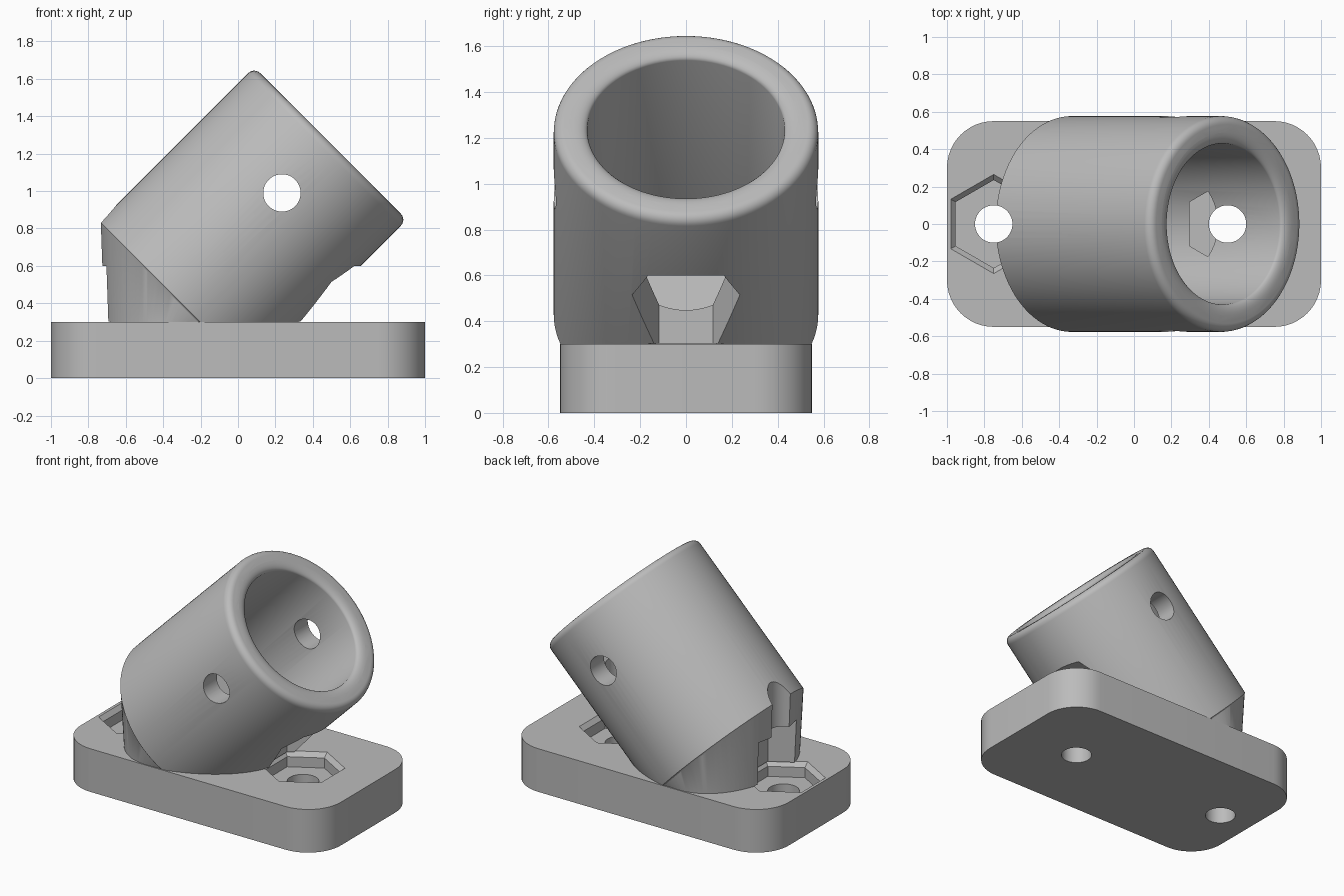
import bpy, bmesh, math
from mathutils import Matrix, Vector

cube = bpy.data.objects.get("Cube")
if cube:
    bpy.data.objects.remove(cube, do_unlink=True)

SEG = 96
TILT = Matrix.Translation((-0.38, 0, 0.38)) @ Matrix.Rotation(math.pi / 4, 4, 'Y')
CAP, RIM, R_OUT, R_BORE = 0.057, 1.237, 0.577, 0.43

grey = bpy.data.materials.new("plain grey")
grey.use_nodes = True
colour = (0.5, 0.5, 0.5, 1)
grey.diffuse_color = colour
grey.node_tree.nodes["Principled BSDF"].inputs["Base Color"].default_value = colour


def finish(name, bm):
    bmesh.ops.recalc_face_normals(bm, faces=bm.faces)
    mesh = bpy.data.meshes.new(name)
    bm.to_mesh(mesh)
    bm.free()
    mesh.materials.append(grey)
    obj = bpy.data.objects.new(name, mesh)
    bpy.context.collection.objects.link(obj)
    return obj


def turned(name, profile, sides=SEG, matrix=Matrix(), phase=0.0):
    """Closed solid of stacked rings from (radius, height) pairs."""
    bm = bmesh.new()
    rings = []
    for r, h in profile:
        rings.append([bm.verts.new(matrix @ Vector((
            r * math.cos(phase + math.tau * i / sides),
            r * math.sin(phase + math.tau * i / sides), h))) for i in range(sides)])
    for low, high in zip(rings, rings[1:]):
        for i in range(sides):
            j = (i + 1) % sides
            bm.faces.new((low[i], low[j], high[j], high[i]))
    bm.faces.new(rings[0][::-1])
    bm.faces.new(rings[-1])
    return finish(name, bm)


def combine(target, other, operation):
    mod = target.modifiers.new(operation.title(), 'BOOLEAN')
    mod.operation, mod.object, mod.solver = operation, other, 'EXACT'
    bpy.context.view_layer.objects.active = target
    bpy.ops.object.modifier_apply(modifier=mod.name)
    bpy.data.objects.remove(other, do_unlink=True)


# Base plate with rounded vertical corners
bm = bmesh.new()
bmesh.ops.create_cube(bm, size=1, matrix=Matrix.Translation((0, 0, 0.15))
                      @ Matrix.Diagonal((2, 1.1, 0.3, 1)))
upright = [e for e in bm.edges if abs(e.verts[0].co.z - e.verts[1].co.z) > 0.1]
bmesh.ops.bevel(bm, geom=upright, offset=0.25, segments=12, profile=0.5, affect='EDGES')
mount = finish("angled_tube_mount", bm)

# Tilted tube body with a softened rim
outer = [(R_OUT - 0.012, CAP), (R_OUT, CAP + 0.012)]
for k in range(7):
    a = math.pi / 2 * k / 6
    outer.append((R_OUT - 0.045 + 0.045 * math.cos(a), RIM - 0.045 + 0.045 * math.sin(a)))
tube = turned("tube_body", outer, matrix=TILT)

# Support web filling the space between the tube's end and the plate
bm = bmesh.new()
for i in range(SEG):
    a = math.tau * i / SEG
    bm.verts.new(TILT @ Vector(((R_OUT - 0.008) * math.cos(a),
                                (R_OUT - 0.008) * math.sin(a), CAP + 0.004)))
    x = -0.34 - 0.38 * math.cos(a)
    if x < -0.24:
        bm.verts.new((x, 0.54 * math.sin(a), 0.28))
hull = bmesh.ops.convex_hull(bm, input=bm.verts)
loose = [v for v in hull["geom_interior"] if isinstance(v, bmesh.types.BMVert)]
bmesh.ops.delete(bm, geom=loose, context='VERTS')
support = finish("support_web", bm)

combine(mount, support, 'UNION')
combine(mount, tube, 'UNION')

# Bore with an eased mouth
mouth = [(R_BORE, 0.25)]
for k in range(7):
    a = math.pi / 2 * k / 6
    mouth.append((R_BORE + 0.06 * (1 - math.cos(a)), RIM - 0.03 + 0.03 * math.sin(a)))
mouth.append((R_BORE + 0.06, RIM + 0.1))
combine(mount, turned("bore_cutter", mouth, matrix=TILT), 'DIFFERENCE')

# Bolt holes and chamfered hexagonal nut pockets
for x in (-0.75, 0.5):
    place = Matrix.Translation((x, 0, 0))
    hexagon = [(0.235, 0.2), (0.235, 0.6)]
    combine(mount, turned("pocket_cutter", hexagon, 6, place, math.pi / 6), 'DIFFERENCE')
    chamfer = [(0.23, 0.265), (0.265, 0.3), (0.265, 0.302), (0.23, 0.304)]
    combine(mount, turned("chamfer_cutter", chamfer, 6, place, math.pi / 6), 'DIFFERENCE')
    combine(mount, turned("bolt_cutter", [(0.1, -0.1), (0.1, 1.5)], 48, place), 'DIFFERENCE')

# Cross pin hole through both tube walls
across = Matrix.Translation((0.235, 0, 0.99)) @ Matrix.Rotation(math.pi / 2, 4, 'X')
combine(mount, turned("pin_cutter", [(0.1, -1), (0.1, 1)], 48, across), 'DIFFERENCE')

# Smooth curved walls, crisp edges
bpy.ops.object.select_all(action='DESELECT')
mount.select_set(True)
bpy.context.view_layer.objects.active = mount
bpy.ops.object.shade_smooth_by_angle(angle=math.radians(30))
